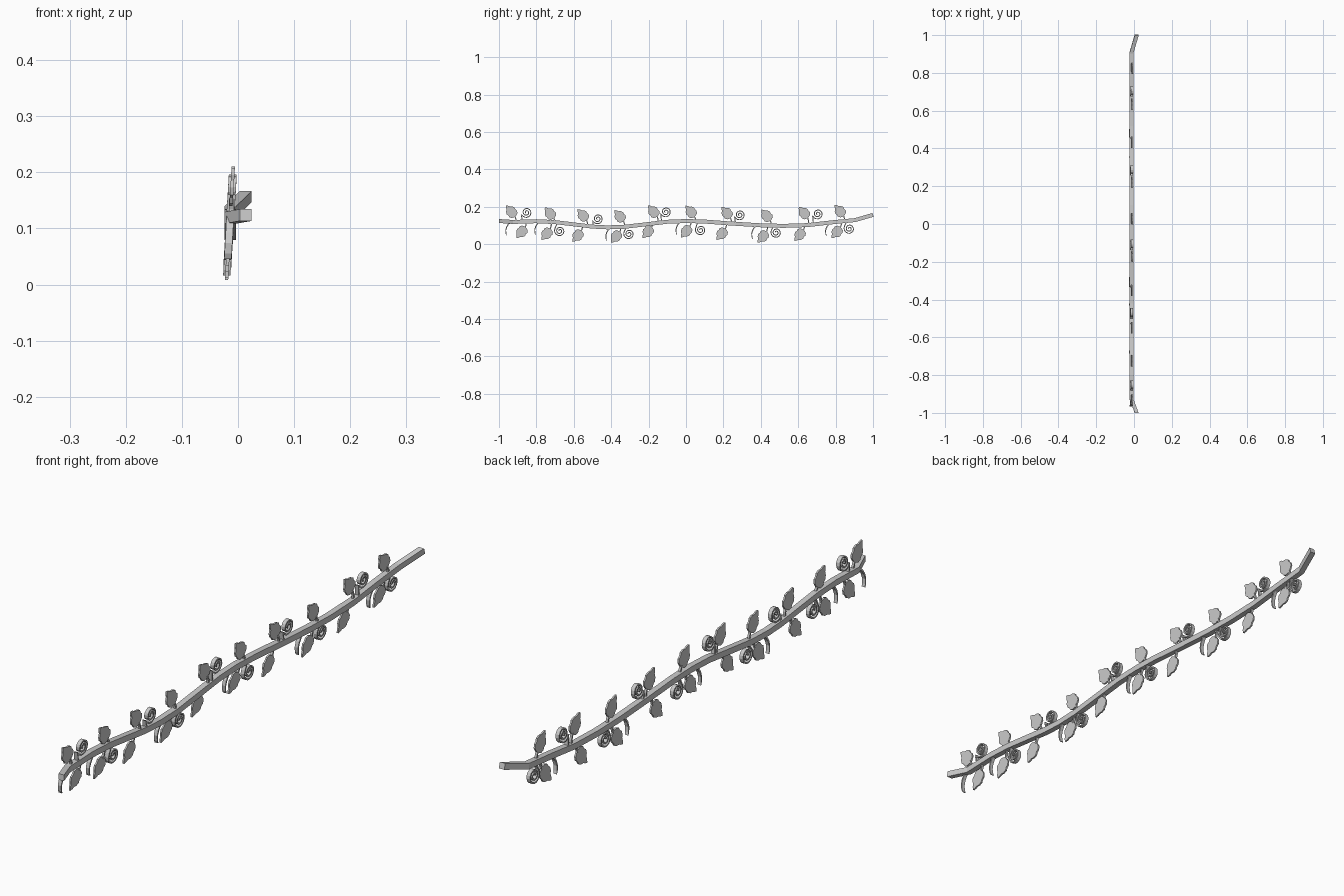
import bpy, bmesh, math
from mathutils import Vector

if "Cube" in bpy.data.objects:
    bpy.data.objects.remove(bpy.data.objects["Cube"])

# Vine centreline (x, y, z); both ends kick out toward +x
VINE = [(.014, -1, .124), (-.014, -.925, .119), (-.014, -.8, .123), (-.014, -.7, .118),
        (-.014, -.6, .106), (-.014, -.5, .094), (-.014, -.42, .09), (-.014, -.33, .093),
        (-.014, -.2, .108), (-.014, -.1, .12), (-.014, 0, .124), (-.014, .1, .121),
        (-.014, .25, .11), (-.014, .4, .101), (-.014, .52, .098), (-.014, .65, .102),
        (-.014, .78, .117), (-.014, .905, .129), (.014, 1, .157)]


def vine_z(y):
    for a, b in zip(VINE, VINE[1:]):
        if y <= b[1]:
            return a[2] + (b[2] - a[2]) * (y - a[1]) / (b[1] - a[1])
    return VINE[-1][2]


def lean(z):
    # leaves and tendrils lean gently toward +x as they rise
    return -.021 + .06 * z


def finish(name, bm):
    bmesh.ops.recalc_face_normals(bm, faces=bm.faces)
    me = bpy.data.meshes.new(name)
    bm.to_mesh(me)
    bm.free()
    ob = bpy.data.objects.new(name, me)
    bpy.context.collection.objects.link(ob)
    return ob


def ribbon(name, pts, widths, depth):
    # rectangular bar along (x, y, z) points; depth is across x
    bm = bmesh.new()
    rings = []
    for i, p in enumerate(pts):
        a, b = Vector(pts[max(i - 1, 0)]), Vector(pts[min(i + 1, len(pts) - 1)])
        t = b - a
        n = Vector((0, -t.z, t.y)).normalized() * widths[i] / 2
        d = Vector((depth / 2, 0, 0))
        p = Vector(p)
        rings.append([bm.verts.new(p + s * n + u * d) for s, u in ((1, 1), (1, -1), (-1, -1), (-1, 1))])
    for r, q in zip(rings, rings[1:]):
        for k in range(4):
            bm.faces.new((r[k], r[(k + 1) % 4], q[(k + 1) % 4], q[k]))
    bm.faces.new(rings[0])
    bm.faces.new(rings[-1])
    return finish(name, bm)


# Leaf outline: u runs stem to tip, v is across
HALF = [(-.034, .006), (-.029, .02), (-.017, .027), (-.006, .025),
        (.004, .028), (.016, .022), (.024, .012), (.033, .008)]
OUTLINE = HALF + [(.042, 0)] + [(u, -v) for u, v in reversed(HALF)]


def leaf(name, y, z, up):
    ang = math.radians(130 if up else 230)
    c, s = math.cos(ang), math.sin(ang)
    bm = bmesh.new()
    loops = []
    for side in (-.003, .003):
        ring = []
        for u, v in OUTLINE:
            yy, zz = y + u * c - v * s, z + u * s + v * c
            ring.append(bm.verts.new((lean(zz) + side, yy, zz)))
        loops.append(ring)
        bm.faces.new(ring)
    n = len(OUTLINE)
    for k in range(n):
        bm.faces.new((loops[0][k], loops[0][(k + 1) % n], loops[1][(k + 1) % n], loops[1][k]))
    finish(name, bm)
    # short stem from the leaf base to the vine
    by, bz = y - .03 * c, z - .03 * s
    ey = by + .008
    pts = [(lean(bz), by, bz), (lean(bz), by + .006, (bz + vine_z(ey)) / 2), (-.014, ey, vine_z(ey))]
    ribbon(name + "_stem", pts, [.006] * 3, .008)


def tendril(name, y, z, up):
    # stem rises from the vine, then winds counter-clockwise inward
    R, turns, n = .029, 2.1, 30
    start = math.radians(200 if up else 150)
    pts = []
    sy = y - (.022 if up else .012)
    pts.append((-.014, sy, vine_z(sy)))
    for i in range(n + 1):
        f = i / n
        a, r = start + f * turns * math.tau, R * (1 - .85 * f)
        zz = z + r * math.sin(a)
        pts.append((lean(zz), y + r * math.cos(a), zz))
    ribbon(name, pts, [.005] * len(pts), .014)


def hook(name, y):
    # small hanging curl below the vine
    z0 = vine_z(y)
    prof = [(0, 0), (-.014, -.012), (-.024, -.028), (-.029, -.046), (-.027, -.064), (-.023, -.074)]
    pts = [(lean(z0 + b), y + a, z0 + b) for a, b in prof]
    ribbon(name, pts, [.007, .006, .006, .005, .004, .002], .013)


# Main vine
ribbon("vine", VINE, [.021] * len(VINE), .021)

# Leaves above and below
TOP = [(-.935, .175), (-.728, .165), (-.552, .155), (-.355, .15), (-.175, .175),
       (.025, .174), (.217, .168), (.43, .153), (.63, .168), (.822, .178)]
LOW = [(-.88, .065), (-.746, .055), (-.58, .045), (-.375, .04), (-.205, .065),
       (0, .068), (.19, .055), (.41, .04), (.607, .05), (.805, .064)]
for i, (y, z) in enumerate(TOP):
    leaf(f"upper_leaf_{i}", y, z, True)
for i, (y, z) in enumerate(LOW):
    leaf(f"lower_leaf_{i}", y, z, False)

# Spiral tendrils above and below
for i, (y, z) in enumerate([(-.853, .17), (-.472, .136), (-.108, .173), (.287, .157), (.704, .162)]):
    tendril(f"upper_tendril_{i}", y, z, True)
for i, (y, z) in enumerate([(-.675, .071), (-.305, .055), (.078, .076), (.482, .062), (.873, .083)]):
    tendril(f"lower_tendril_{i}", y, z, False)

# Hanging hooks
for i, y in enumerate([-.935, -.78, -.40, -.025, .38, .775]):
    hook(f"hook_{i}", y)
